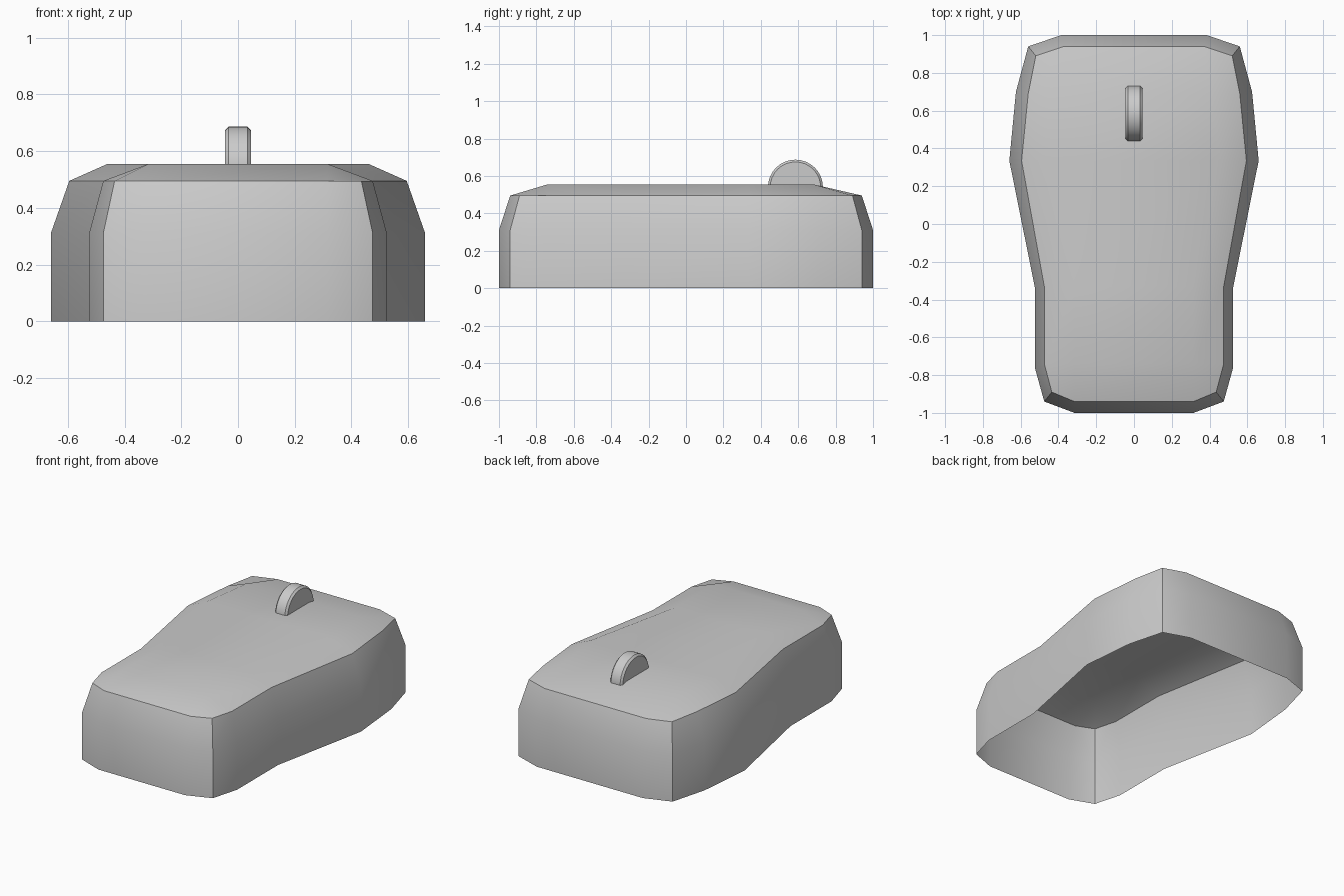
import bpy, bmesh, math

if "Cube" in bpy.data.objects:
    bpy.data.objects.remove(bpy.data.objects["Cube"])

# Half outlines (x, y), running from the front round to the back
lower = [(0.315, -1), (0.475, -0.94), (0.525, -0.76), (0.525, -0.335),
         (0.66, 0.335), (0.625, 0.70), (0.56, 0.94), (0.385, 1)]
upper = [(0.315, -0.94), (0.435, -0.89), (0.475, -0.74), (0.475, -0.33),
         (0.595, 0.335), (0.56, 0.69), (0.52, 0.89), (0.37, 0.94)]
plateau = [(0.315, -0.74), (0.315, -0.33), (0.46, 0.335), (0.41, 0.68)]


def finish(bm, name):
    bmesh.ops.recalc_face_normals(bm, faces=bm.faces[:])
    mesh = bpy.data.meshes.new(name)
    bm.to_mesh(mesh)
    bm.free()
    obj = bpy.data.objects.new(name, mesh)
    bpy.context.collection.objects.link(obj)
    bpy.ops.object.select_all(action='DESELECT')
    obj.select_set(True)
    bpy.context.view_layer.objects.active = obj
    bpy.ops.object.shade_smooth_by_angle(angle=math.radians(30))
    return obj


def both_sides(bm, half, z):
    right = [bm.verts.new((x, y, z)) for x, y in half]
    left = [bm.verts.new((-x, y, z)) for x, y in half]
    return right, left


# Body shell, open underneath
bm = bmesh.new()
rings = []
for half, z in ((lower, 0), (lower, 0.31), (upper, 0.495)):
    right, left = both_sides(bm, half, z)
    rings.append(right + left[::-1])
for a, b in zip(rings, rings[1:]):
    for i in range(len(a)):
        j = (i + 1) % len(a)
        bm.faces.new((a[i], a[j], b[j], b[i]))

# Domed top: rows of four points across, flat in the middle
rim = rings[-1]
rim_r, rim_l = rim[:8], rim[8:][::-1]
in_r, in_l = both_sides(bm, plateau, 0.555)
rows = [(rim_l[1], rim_l[0], rim_r[0], rim_r[1])]
rows += [(rim_l[i + 2], in_l[i], in_r[i], rim_r[i + 2]) for i in range(4)]
rows += [(rim_l[6], rim_l[7], rim_r[7], rim_r[6])]
for a, b in zip(rows, rows[1:]):
    for i in range(3):
        bm.faces.new((a[i], a[i + 1], b[i + 1], b[i]))
body = finish(bm, "mouse_body")
# Open shell: make sure the normals point outwards
if max(body.data.polygons, key=lambda p: p.center.z).normal.z < 0:
    body.data.flip_normals()

# Scroll wheel with chamfered rims
bm = bmesh.new()
bmesh.ops.create_cone(bm, cap_ends=True, segments=32, radius1=0.147,
                      radius2=0.147, depth=0.09)
rim_edges = [e for e in bm.edges if abs(e.verts[0].co.z - e.verts[1].co.z) < 1e-5]
bmesh.ops.bevel(bm, geom=rim_edges, offset=0.012, segments=1, affect='EDGES')
wheel = finish(bm, "scroll_wheel")
wheel.rotation_euler = (0, math.pi / 2, 0)
wheel.location = (0, 0.585, 0.54)
